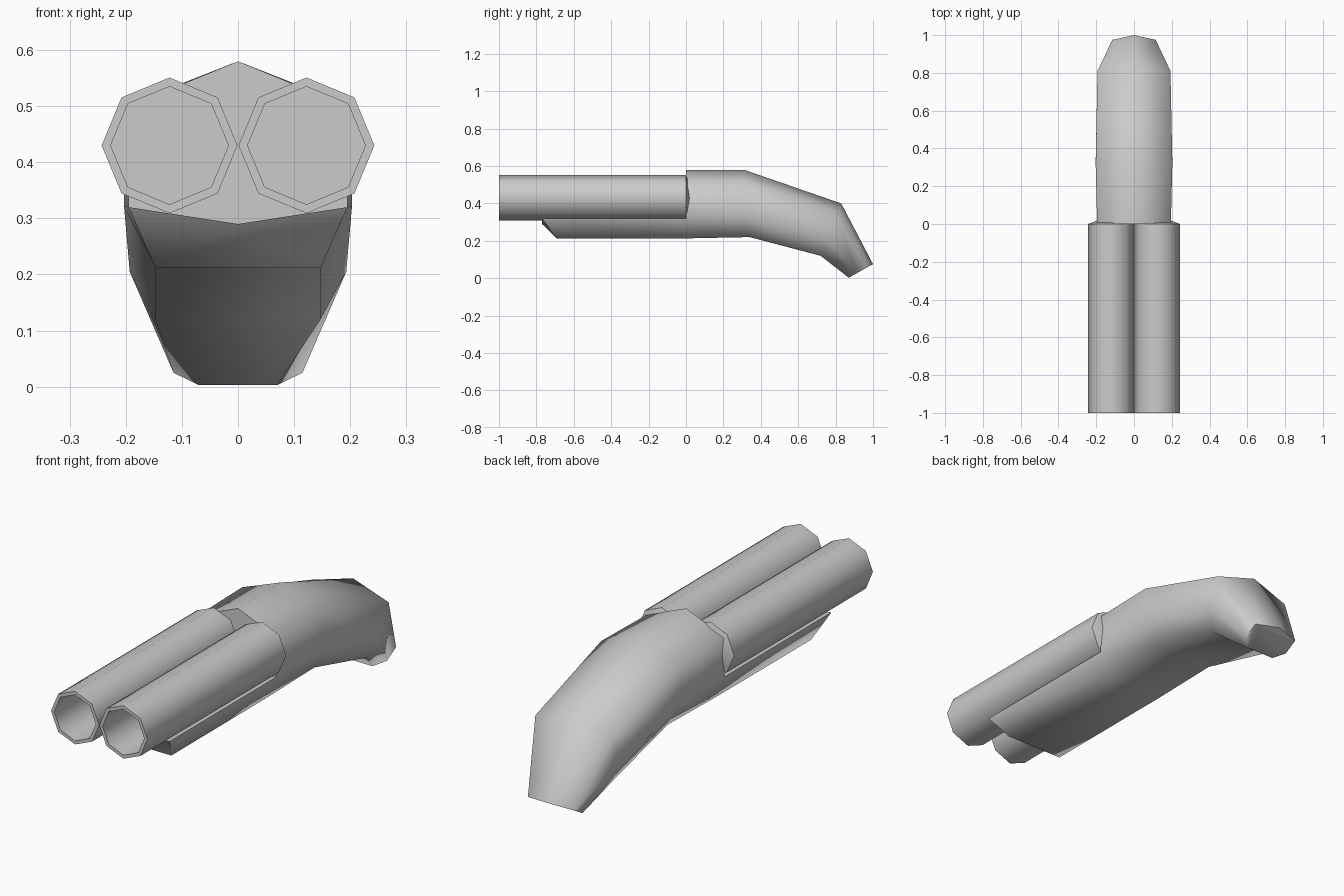
import bpy, bmesh, math
from mathutils import Vector

cube = bpy.data.objects.get("Cube")
if cube:
    bpy.data.objects.remove(cube, do_unlink=True)

grey = bpy.data.materials.new("plain grey")
grey.use_nodes = True
COLOUR = (0.6, 0.6, 0.6, 1)
grey.diffuse_color = COLOUR
grey.node_tree.nodes["Principled BSDF"].inputs["Base Color"].default_value = COLOUR


def finish(name, bm, angle):
    """Turn a bmesh into a smooth-shaded object with sharp hard edges."""
    bmesh.ops.recalc_face_normals(bm, faces=bm.faces)
    mesh = bpy.data.meshes.new(name)
    bm.to_mesh(mesh)
    bm.free()
    mesh.materials.append(grey)
    obj = bpy.data.objects.new(name, mesh)
    bpy.context.collection.objects.link(obj)
    bpy.ops.object.select_all(action='DESELECT')
    obj.select_set(True)
    bpy.context.view_layer.objects.active = obj
    bpy.ops.object.shade_smooth_by_angle(angle=math.radians(angle))
    return obj


def bridge(bm, a, b):
    for i in range(len(a)):
        j = (i + 1) % len(a)
        bm.faces.new((a[i], a[j], b[j], b[i]))


# Barrels: eight-sided tubes, turned from a profile of (radius, y)
def barrel(name, x):
    bm = bmesh.new()
    profile = [(0.105, -0.01), (0.105, -1), (0.121, -1), (0.121, 0), (0.07, 0.02)]
    rings = []
    for r, y in profile:
        angles = [k * math.pi / 4 for k in range(8)]
        rings.append([bm.verts.new((x + r * math.sin(a), y, 0.43 + r * math.cos(a)))
                      for a in angles])
    for a, b in zip(rings, rings[1:]):
        bridge(bm, a, b)
    bm.faces.new(rings[0])
    bm.faces.new(rings[-1])
    finish(name, bm, 50)


for side, x in (("right", -0.122), ("left", 0.122)):
    barrel(side + "_barrel", x)

# Stock: half sections (top ridge, shoulder, flank, underside) from breech to butt
sections = [
    [(0, 0, 0.58), (0.195, 0, 0.50), (0.195, 0, 0.32), (0.147, 0, 0.213)],
    [(0, 0.31, 0.58), (0.203, 0.32, 0.50), (0.203, 0.33, 0.32), (0.147, 0.34, 0.22)],
    [(0, 0.83, 0.40), (0.193, 0.81, 0.35), (0.193, 0.755, 0.205), (0.147, 0.72, 0.12)],
    [(0, 1.0, 0.075), (0.115, 0.975, 0.062), (0.115, 0.91, 0.025), (0.07, 0.87, 0.003)],
]
bm = bmesh.new()
rings = []
for half in sections:
    mirrored = [(-x, y, z) for x, y, z in reversed(half[1:])]
    rings.append([bm.verts.new(p) for p in half + mirrored])
for a, b in zip(rings, rings[1:]):
    bridge(bm, a, b)
bm.faces.new(rings[-1])

# Forend: shallow trough under the barrels, with a sloped nose
breech = rings[0]
valley = bm.verts.new((0, 0, 0.29))
bm.faces.new((breech[0], breech[1], breech[2], valley, breech[5], breech[6]))
nose = [bm.verts.new(p) for p in ((0.195, -0.77, 0.32), (0.147, -0.69, 0.212),
                                  (-0.147, -0.69, 0.212), (-0.195, -0.77, 0.32),
                                  (0, -0.77, 0.29))]
bridge(bm, nose, [breech[2], breech[3], breech[4], breech[5], valley])
for tri in ((0, 1, 4), (1, 2, 4), (2, 3, 4)):
    bm.faces.new([nose[i] for i in tri])
finish("stock_and_forend", bm, 70)
